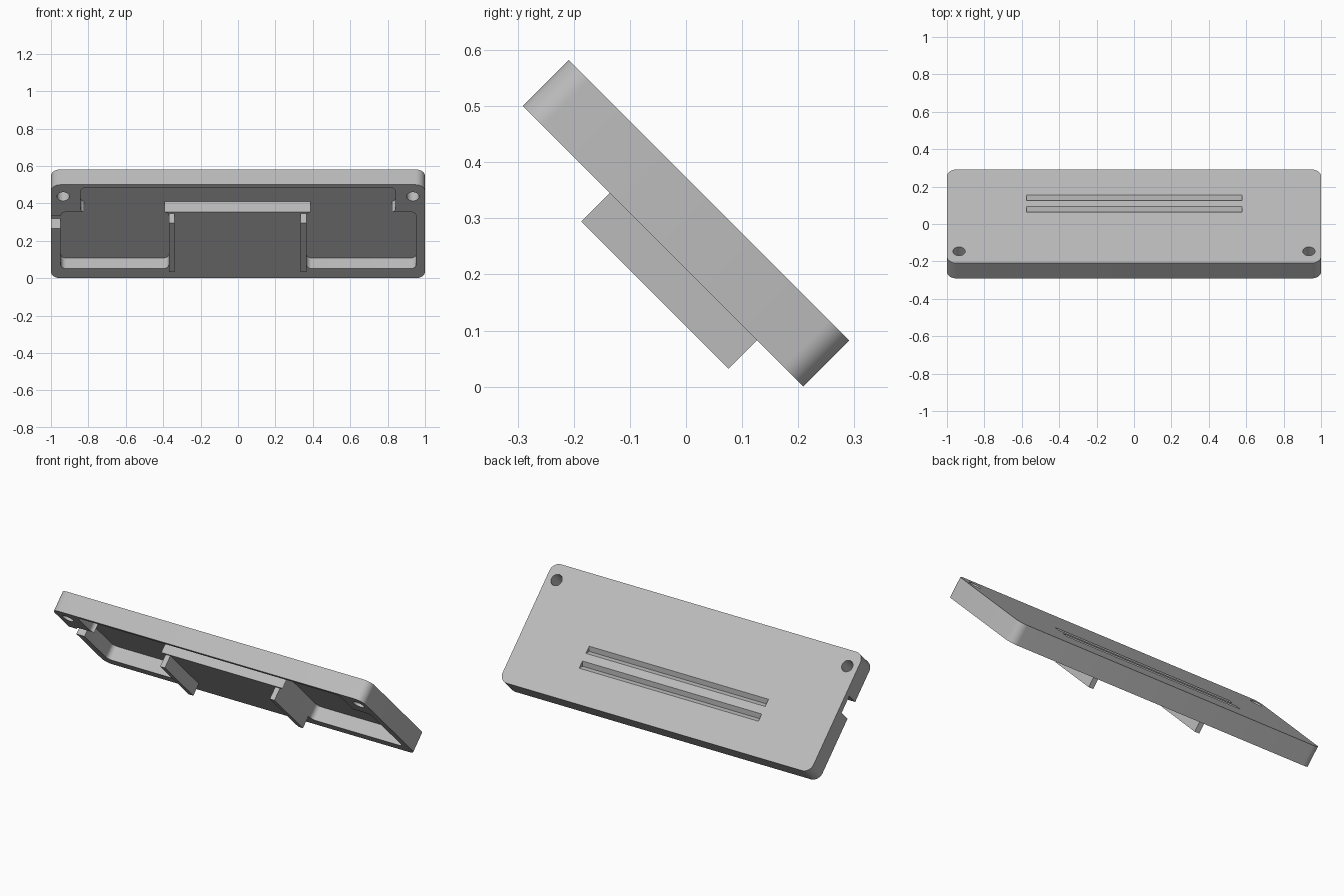
import bpy, bmesh
from math import sin, cos, pi, radians, sqrt
from mathutils import Matrix, Vector

cube = bpy.data.objects.get("Cube")
if cube:
    bpy.data.objects.remove(cube, do_unlink=True)

LENGTH, THICK, DEPTH = 0.707, 0.116, 0.08
# Local frame: y runs up the slope, z points out of the open underside
s = 1 / sqrt(2)
TILT = Matrix(((1, 0, 0, 0), (0, -s, -s, 0.209), (0, s, -s, 0), (0, 0, 0, 1)))

grey = bpy.data.materials.new("plain grey")
grey.use_nodes = True
grey.diffuse_color = (0.5, 0.5, 0.5, 1)
grey.node_tree.nodes["Principled BSDF"].inputs["Base Color"].default_value = (0.5, 0.5, 0.5, 1)


def prism(name, outline, offset):
    """Extrude a closed 3D outline along an offset and tilt it into place."""
    bm = bmesh.new()
    face = bm.faces.new([bm.verts.new(p) for p in outline])
    ext = bmesh.ops.extrude_face_region(bm, geom=[face])["geom"]
    bmesh.ops.translate(bm, vec=Vector(offset), verts=[v for v in ext if isinstance(v, bmesh.types.BMVert)])
    bm.transform(TILT)
    bmesh.ops.recalc_face_normals(bm, faces=bm.faces)
    mesh = bpy.data.meshes.new(name)
    bm.to_mesh(mesh)
    bm.free()
    mesh.materials.append(grey)
    obj = bpy.data.objects.new(name, mesh)
    bpy.context.collection.objects.link(obj)
    return obj


def rounded(name, x0, x1, y0, y1, z0, z1, r, steps=8):
    """Box with rounded corners in the plane of the plate."""
    pts = []
    corners = ((x1 - r, y1 - r), (x0 + r, y1 - r), (x0 + r, y0 + r), (x1 - r, y0 + r))
    for i, (cx, cy) in enumerate(corners):
        for k in range(steps + 1):
            a = pi / 2 * (i + k / steps)
            pts.append((cx + r * cos(a), cy + r * sin(a), z0))
    return prism(name, pts, (0, 0, z1 - z0))


def box(name, x0, x1, y0, y1, z0, z1):
    return prism(name, [(x0, y0, z0), (x1, y0, z0), (x1, y1, z0), (x0, y1, z0)], (0, 0, z1 - z0))


def combine(target, tool, operation="DIFFERENCE"):
    mod = target.modifiers.new("combine", "BOOLEAN")
    mod.operation, mod.solver, mod.object = operation, "EXACT", tool
    bpy.context.view_layer.objects.active = target
    bpy.ops.object.modifier_apply(modifier=mod.name)
    bpy.data.objects.remove(tool, do_unlink=True)


# Case plate
case = rounded("case", -1, 1, 0, LENGTH, -THICK, 0, 0.05)

# Three lower pockets, leaving two ribs between them, and one upper pocket
RIBS = (-0.355, 0.35)
HALF = 0.015
walls = (-0.948, RIBS[0] - HALF, RIBS[0] + HALF, RIBS[1] - HALF, RIBS[1] + HALF, 0.953)
for x0, x1 in zip(walls[::2], walls[1::2]):
    combine(case, rounded("pocket", x0, x1, 0.073, 0.501, -DEPTH, 0.05, 0.03))
combine(case, rounded("upper_pocket", -0.842, 0.842, 0.5, 0.683, -DEPTH, 0.05, 0.025))

# Cable notch in the right wall
combine(case, box("notch", -1.05, -0.93, 0.375, 0.474, -DEPTH + 0.003, 0.05))

# Screw holes
for x in (-0.935, 0.935):
    r = 0.033
    combine(case, rounded("hole", x - r, x + r, 0.618 - r, 0.618 + r, -0.2, 0.05, r * 0.999))

# Two V-shaped grooves on the upper face
for y0 in (0.191, 0.279):
    w = 0.0215
    outline = [(-0.575, y0, -THICK), (-0.575, y0 + w, -THICK + w), (-0.575, y0 + 2 * w, -THICK),
               (-0.575, y0 + w, -THICK - w)]
    combine(case, prism("groove", outline, (1.153, 0, 0)))

# Support fins standing on the ribs
for side, x in zip(("right", "left"), RIBS):
    box(side + "_fin", x - HALF, x + HALF, 0.117, 0.488, -0.01, 0.0715)

# Smooth the rounded corners, keep edges sharp
bpy.ops.object.select_all(action="DESELECT")
case.select_set(True)
bpy.context.view_layer.objects.active = case
bpy.ops.object.shade_smooth_by_angle(angle=radians(30))
